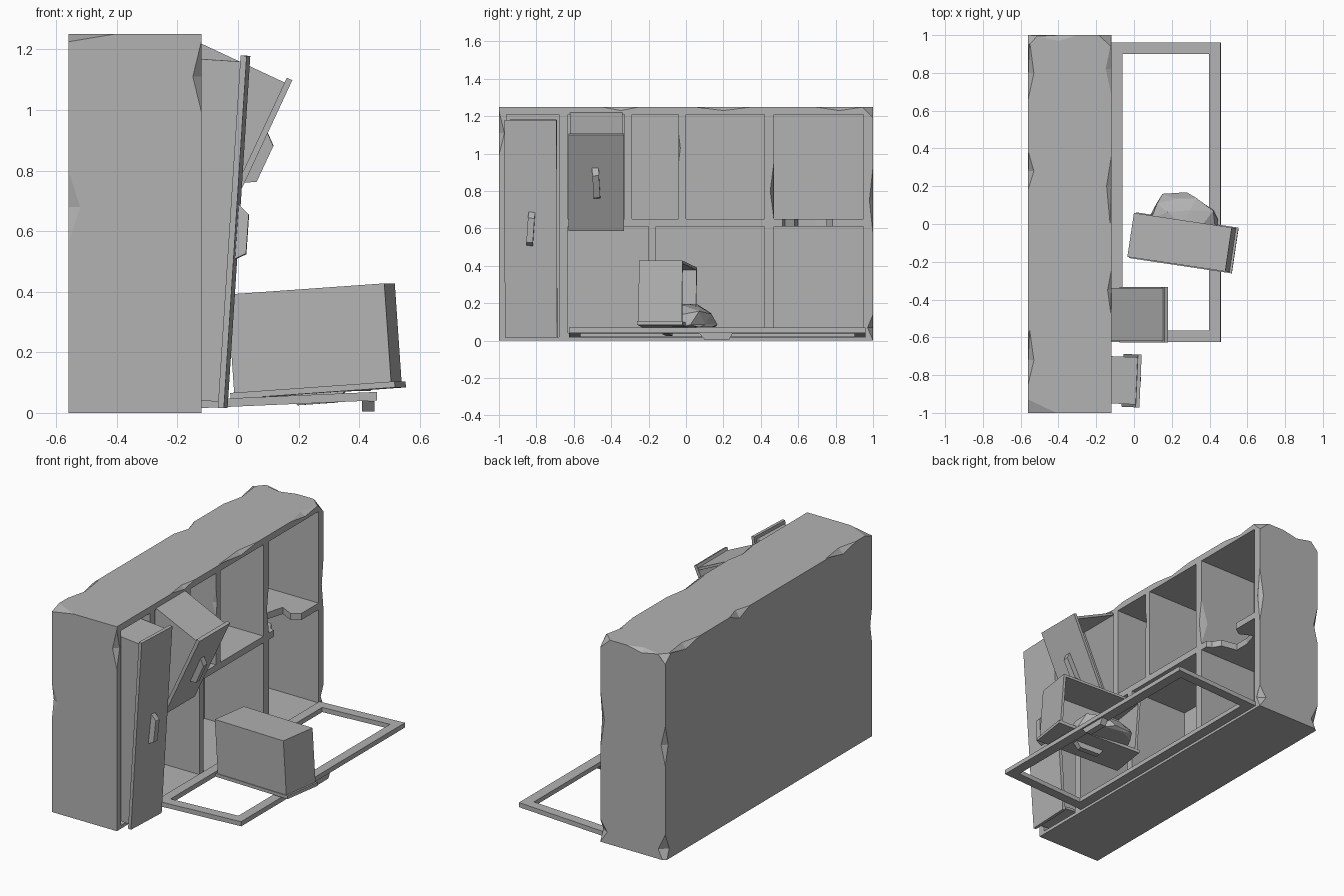
import bpy, bmesh, math, random
from mathutils import Vector, Matrix

if "Cube" in bpy.data.objects:
    bpy.data.objects.remove(bpy.data.objects["Cube"])
random.seed(4)

GREY = (0.45, 0.45, 0.45, 1)
mat = bpy.data.materials.new("worn grey")
mat.use_nodes = True
mat.diffuse_color = GREY
mat.node_tree.nodes["Principled BSDF"].inputs["Base Color"].default_value = GREY


def finish(name, bm):
    bmesh.ops.recalc_face_normals(bm, faces=bm.faces)
    mesh = bpy.data.meshes.new(name)
    bm.to_mesh(mesh)
    bm.free()
    mesh.materials.append(mat)
    ob = bpy.data.objects.new(name, mesh)
    bpy.context.collection.objects.link(ob)
    return ob


def add_box(bm, xr, yr, zr):
    lo, hi = zip(xr, yr, zr)
    lo, hi = Vector(lo), Vector(hi)
    m = Matrix.Translation((lo + hi) / 2) @ Matrix.Diagonal((*(hi - lo), 1))
    bmesh.ops.create_cube(bm, size=1, matrix=m)


def add_prism(bm, points, axis, a, b):
    """Extrude a 2D outline along axis 'y' or 'z' from a to b."""
    place = (lambda p, h: (p[0], h, p[1])) if axis == "y" else (lambda p, h: (p[0], p[1], h))
    rings = [[bm.verts.new(place(p, h)) for p in points] for h in (a, b)]
    bm.faces.new(rings[0])
    bm.faces.new(rings[1])
    n = len(points)
    for i in range(n):
        j = (i + 1) % n
        bm.faces.new((rings[0][i], rings[0][j], rings[1][j], rings[1][i]))


def carve(ob, bm):
    cutter = finish("cutter", bm)
    cutter.hide_render = True
    mod = ob.modifiers.new("carve", "BOOLEAN")
    mod.operation, mod.solver, mod.object = "DIFFERENCE", "EXACT", cutter
    bpy.context.view_layer.objects.active = ob
    bpy.ops.object.modifier_apply(modifier=mod.name)
    bpy.data.objects.remove(cutter)


# Cabinet carcass with open compartments
X0, X1, TOP = -0.56, -0.12, 1.25
bm = bmesh.new()
add_box(bm, (X0, X1), (-1, 1), (0, TOP))
cabinet = finish("cabinet", bm)

bm = bmesh.new()
upper, lower = (0.65, 1.21), (0.04, 0.61)
bays = [((-0.96, -0.68), (0.02, 1.21)), ((-0.63, -0.33), upper), ((-0.29, -0.04), upper),
        ((0, 0.42), upper), ((0.47, 0.95), upper),
        ((-0.63, -0.20), lower), ((-0.16, 0.42), lower), ((0.47, 0.95), lower)]
for yr, zr in bays:
    add_box(bm, (-0.52, 0), yr, zr)
carve(cabinet, bm)

# Broken bite out of the right shelf
bm = bmesh.new()
bite = [(-0.08, 0.50), (-0.15, 0.53), (-0.18, 0.58), (-0.28, 0.60), (-0.28, 0.69),
        (-0.25, 0.79), (-0.17, 0.75), (-0.08, 0.81)]
add_prism(bm, bite, "z", 0.60, 0.66)
carve(cabinet, bm)

# Chipped edges: stretched octahedra centred near each edge
chips = [  # centre, half sizes
    ((X0, -1, TOP), (0.16, 0.07, 0.025)), ((X0, -0.72, TOP), (0.03, 0.16, 0.03)),
    ((X0, 0.28, TOP), (0.03, 0.10, 0.04)), ((X0, 0.80, TOP), (0.03, 0.17, 0.03)),
    ((X0, 1, TOP), (0.05, 0.06, 0.05)), ((X0, -1, 0.68), (0.04, 0.02, 0.12)),
    ((X0, 1, 0.70), (0.03, 0.03, 0.12)), ((X0, 1, 0.06), (0.05, 0.04, 0.10)),
    ((X1, -1, 1.11), (0.03, 0.03, 0.12)), ((X1, 0.2, TOP), (0.025, 0.20, 0.02)),
    ((X1, 0.82, TOP), (0.03, 0.14, 0.02)), ((X1, -0.35, TOP), (0.02, 0.12, 0.02)),
    ((X1, 1, TOP), (0.07, 0.06, 0.06)), ((X1, 1, 0.75), (0.03, 0.02, 0.18)),
    ((X1, 1, 0.07), (0.05, 0.03, 0.07)), ((-0.4, 1, TOP), (0.12, 0.03, 0.02)),
    ((X1, 0.47, 0.80), (0.05, 0.02, 0.15)), ((X1, -0.04, 1.03), (0.03, 0.01, 0.08))]
for centre, size in chips:
    bm = bmesh.new()
    spin = Matrix.Rotation(random.uniform(-0.06, 0.06), 4, "Z")
    m = Matrix.Translation(centre) @ spin @ Matrix.Diagonal((*size, 1))
    tips = [bm.verts.new(m @ Vector(p)) for p in
            ((1, 0, 0), (0, 1, 0), (-1, 0, 0), (0, -1, 0), (0, 0, 1), (0, 0, -1))]
    for i in range(4):
        for pole in tips[4:]:
            bm.faces.new((tips[i], tips[(i + 1) % 4], pole))
    carve(cabinet, bm)


def handle(name, length, width, height, matrix, solid_end=0.02):
    """Trapezoid grip standing out along local +x."""
    bm = bmesh.new()
    h = length / 2
    outline = [(0, -h), (height, solid_end - h), (height, h - 1.5 * solid_end), (0, h)]
    add_prism(bm, outline, "y", -width / 2, width / 2)
    bm.transform(matrix)
    return finish(name, bm)


# Drawers: front plate faces local +x, box is open along local +y
def drawer(name, plate, box, depth, loc, tilt, yaw, grip_z=0.0, grip_twist=0.0):
    place = (Matrix.Translation(loc) @ Matrix.Rotation(math.radians(yaw), 4, "Z")
             @ Matrix.Rotation(math.radians(tilt), 4, "Y"))
    t, w, h = 0.02, box[0] / 2, box[1] / 2
    back = -t - depth
    bm = bmesh.new()
    add_box(bm, (-t, 0), (-plate[0] / 2, plate[0] / 2), (-plate[1] / 2, plate[1] / 2))
    add_box(bm, (back, -t), (-w, -w + 0.015), (-h, h))
    add_box(bm, (back, back + 0.015), (-w + 0.015, w), (-h, h))
    for a, b in ((-h, -h + 0.015), (h - 0.015, h)):
        add_box(bm, (back + 0.015, -t), (-w + 0.015, w), (a, b))
    bm.transform(place)
    finish(name, bm)
    grip = Matrix.Translation((0, 0, grip_z)) @ Matrix.Rotation(math.radians(grip_twist), 4, "X")
    handle(name + "_handle", 0.18, 0.035, 0.035, place @ grip)


drawer("tall_drawer", (0.28, 1.165), (0.25, 1.125), 0.33, (-0.003, -0.83, 0.597), 3.7, -2.5,
       grip_twist=-4)
drawer("tipped_drawer", (0.295, 0.565), (0.28, 0.53), 0.32, (0.06, -0.48, 0.842), 25, 0,
       grip_twist=3)
drawer("fallen_drawer", (0.245, 0.55), (0.235, 0.525), 0.325, (0.265, -0.10, 0.065), 86, -8.5)

# Fallen door frame lying in front
Y0, Y1, LEN, RIM, THICK = -0.625, 0.96, 0.58, 0.06, 0.028
place = Matrix.Translation((X1, 0, 0.016)) @ Matrix.Rotation(math.radians(-2.5), 4, "Y")
bm = bmesh.new()
add_box(bm, (0, LEN), (Y0, Y1), (0, THICK))
bm.transform(place)
frame = finish("door_frame", bm)
bm = bmesh.new()
add_box(bm, (RIM, LEN - RIM), (Y0 + RIM, Y1 - RIM), (-1, 1))
bm.transform(place)
carve(frame, bm)
down = (Matrix.Translation((0.43, 0.16, 0.04)) @ Matrix.Rotation(math.radians(90), 4, "Y")
        @ Matrix.Rotation(math.radians(90), 4, "X"))
handle("frame_handle", 0.18, 0.04, 0.036, down)

# Crumpled heap spilling out of the fallen drawer
bm = bmesh.new()
bmesh.ops.create_icosphere(bm, subdivisions=2, radius=1)
for v in bm.verts:
    v.co *= random.uniform(0.82, 1.06)
    v.co.z = max(v.co.z, -0.1)
bm.transform(Matrix.Translation((0.255, 0.0, 0.085)) @ Matrix.Rotation(math.radians(-8), 4, "Z")
             @ Matrix.Diagonal((0.21, 0.175, 0.13, 1)))
finish("heap", bm)
